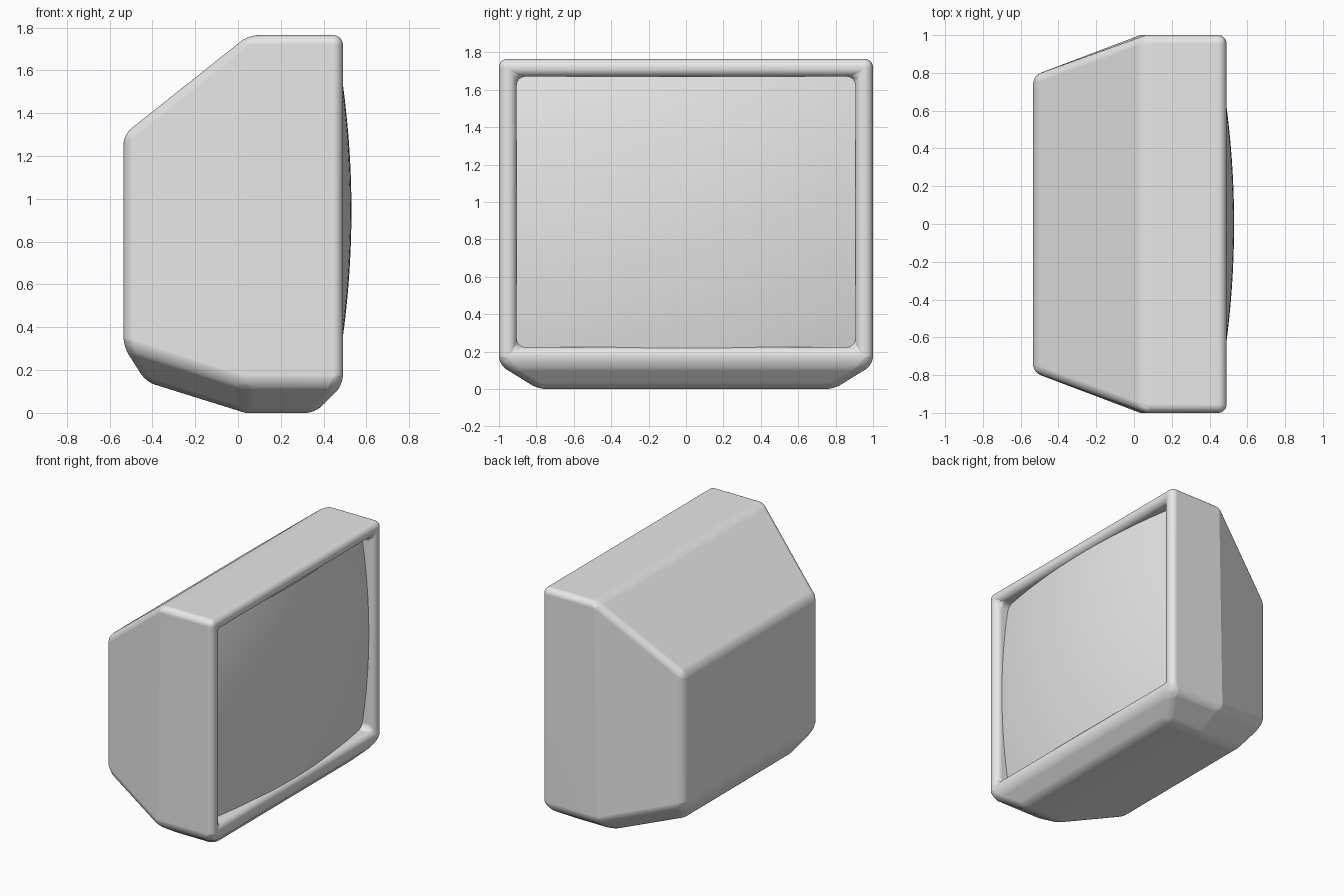
import bpy, bmesh, math

cube = bpy.data.objects.get("Cube")
if cube:
    bpy.data.objects.remove(cube, do_unlink=True)

grey = bpy.data.materials.new("plain grey")
grey.use_nodes = True
colour = (0.8, 0.8, 0.8, 1)
grey.diffuse_color = colour
grey.node_tree.nodes["Principled BSDF"].inputs["Base Color"].default_value = colour


def finish(name, bm, angle):
    mesh = bpy.data.meshes.new(name)
    bm.to_mesh(mesh)
    bm.free()
    mesh.materials.append(grey)
    obj = bpy.data.objects.new(name, mesh)
    bpy.context.collection.objects.link(obj)
    bpy.ops.object.select_all(action='DESELECT')
    obj.select_set(True)
    bpy.context.view_layer.objects.active = obj
    bpy.ops.object.shade_smooth_by_angle(angle=math.radians(angle))
    return obj


# Casing: stations (x, half width, z) from screen side to rear, for three levels
levels = [
    [(0.36, 0.79, 0), (0.03, 0.79, 0), (-0.43, 0.62, 0.145)],
    [(0.49, 1, 0.13), (0.03, 1, 0.13), (-0.535, 0.785, 0.31)],
    [(0.49, 1, 1.765), (0.05, 1, 1.765), (-0.535, 0.785, 1.3)],
]
bm = bmesh.new()
rings = []
for level in levels:
    ring = [bm.verts.new((x, w, z)) for x, w, z in level]
    ring += [bm.verts.new((x, -w, z)) for x, w, z in reversed(level)]
    rings.append(ring)
for low, high in zip(rings, rings[1:]):
    for i in range(6):
        j = (i + 1) % 6
        bm.faces.new((low[i], low[j], high[j], high[i]))
for ring in (rings[0], rings[-1]):
    a, b, c, d, e, f = ring
    bm.faces.new((a, b, e, f))
    bm.faces.new((b, c, d, e))
bmesh.ops.recalc_face_normals(bm, faces=bm.faces)

# Recess for the screen
bm.normal_update()
front = max(bm.faces, key=lambda f: f.normal.x)
bmesh.ops.inset_region(bm, faces=[front], thickness=0.095, use_even_offset=True)
pushed = bmesh.ops.extrude_discrete_faces(bm, faces=[front])["faces"][0]
bmesh.ops.translate(bm, verts=pushed.verts, vec=(-0.17, 0, 0))

# Rounded edges, leaving the shallow creases sharp
bm.normal_update()
edges = [e for e in bm.edges if e.calc_face_angle(0) > math.radians(25)]
bmesh.ops.bevel(bm, geom=edges, offset=0.045, offset_type='OFFSET',
                segments=8, profile=0.5, affect='EDGES', clamp_overlap=True)
casing = finish("casing", bm, 17)
weighted = casing.modifiers.new("flat panels", 'WEIGHTED_NORMAL')
weighted.keep_sharp = True

# Domed screen
bm = bmesh.new()
bmesh.ops.create_grid(bm, x_segments=32, y_segments=32, size=1)
for v in bm.verts:
    y, z = v.co.x * 0.907, v.co.y * 0.725
    v.co = (0.53 - 0.104 * y * y - 0.115 * z * z, y, 0.945 + z)
bm.normal_update()
finish("screen", bm, 30)
